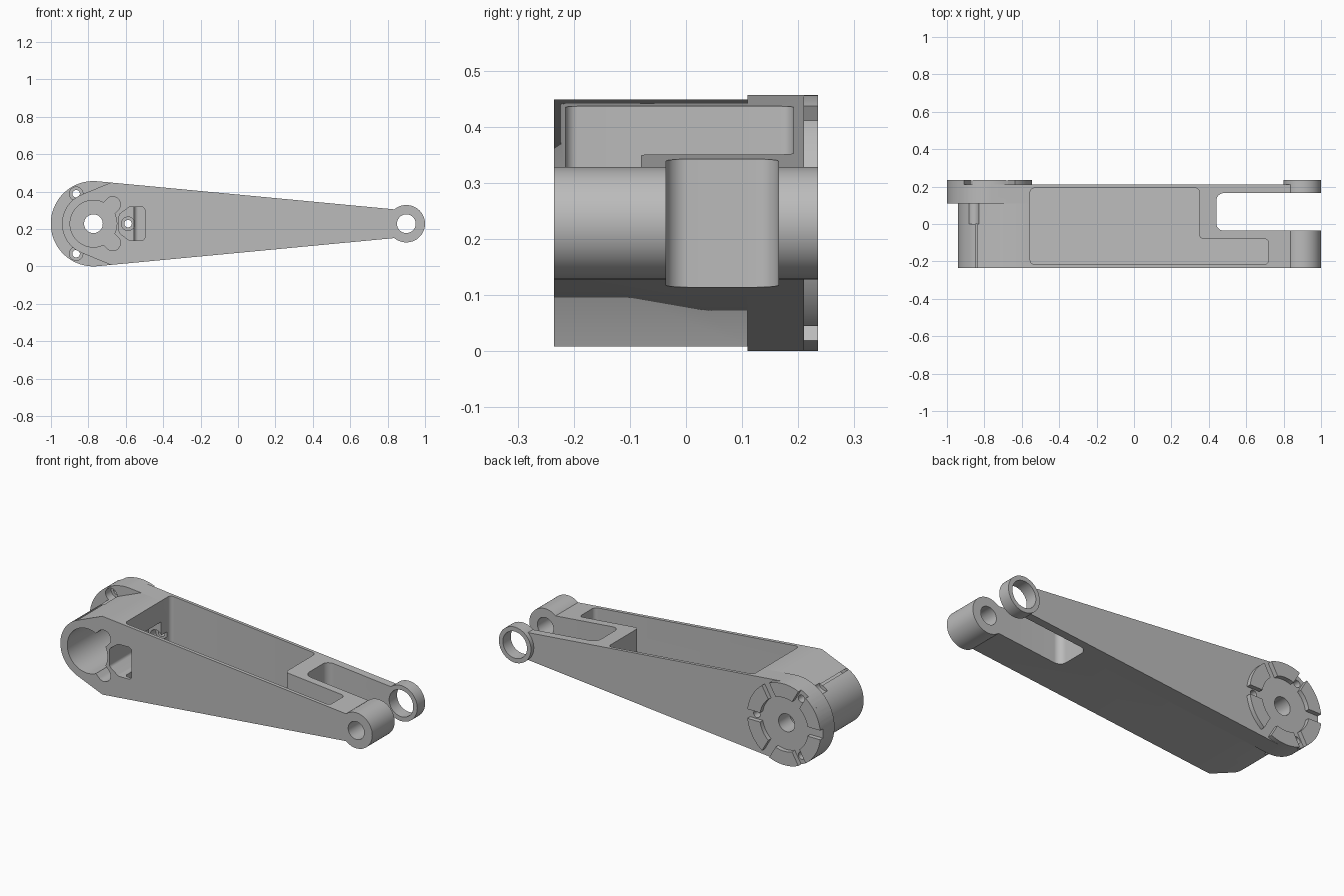
import bpy, bmesh
from math import sin, cos, pi, radians, hypot, atan2, acos
from mathutils import Vector

cube = bpy.data.objects.get("Cube")
if cube:
    bpy.data.objects.remove(cube)

grey = bpy.data.materials.new("plain grey")
grey.use_nodes = True
colour = (0.5, 0.5, 0.5, 1)
grey.diffuse_color = colour
grey.node_tree.nodes["Principled BSDF"].inputs["Base Color"].default_value = colour

HUB = (-0.773, 0.228)
EYE = (0.9, 0.228)
BACK, STEP, FRONT, TOP = 0.21, 0.11, -0.235, 0.235


def make(name, points, top):
    """Close a prism between two matching loops of 3D points."""
    bm = bmesh.new()
    a = [bm.verts.new(p) for p in points]
    b = [bm.verts.new(p) for p in top]
    bm.faces.new(a)
    bm.faces.new(b[::-1])
    for i in range(len(a)):
        j = (i + 1) % len(a)
        bm.faces.new((a[j], a[i], b[i], b[j]))
    bmesh.ops.recalc_face_normals(bm, faces=bm.faces[:])
    me = bpy.data.meshes.new(name)
    bm.to_mesh(me)
    bm.free()
    me.materials.append(grey)
    ob = bpy.data.objects.new(name, me)
    bpy.context.collection.objects.link(ob)
    return ob


def extrude(name, profile, y0, y1):
    return make(name, [(x, y0, z) for x, z in profile], [(x, y1, z) for x, z in profile])


def arc(c, r, a0, a1, n=32):
    return [(c[0] + r * cos(a0 + (a1 - a0) * i / n), c[1] + r * sin(a0 + (a1 - a0) * i / n))
            for i in range(n + 1)]


def cyl(name, c, r, y0, y1, n=64):
    return extrude(name, arc(c, r, 0, 2 * pi, n)[:-1], y0, y1)


def rounded(points, r, n=6):
    """Round every corner of a polygon."""
    out = []
    for i, p in enumerate(points):
        p = Vector(p)
        a = (Vector(points[i - 1]) - p).normalized()
        b = (Vector(points[(i + 1) % len(points)]) - p).normalized()
        half = a.angle(b) / 2
        mid = p + (a + b).normalized() * (r / sin(half))
        s, e = p + a * (r / abs(sin(half)) * cos(half)), p + b * (r / abs(sin(half)) * cos(half))
        u, v = s - mid, e - mid
        for k in range(n + 1):
            w = u.lerp(v, k / n).normalized() * r
            out.append(tuple(mid + w))
    return out


def combine(target, other, operation):
    mod = target.modifiers.new("cut", 'BOOLEAN')
    mod.object, mod.operation, mod.solver = other, operation, 'EXACT'
    bpy.context.view_layer.objects.active = target
    bpy.ops.object.modifier_apply(modifier=mod.name)
    bpy.data.objects.remove(other)


def edge(x):
    """Half height of the tapering arm."""
    return 0.227 - 0.0946 * (x + 0.752)


# Nose: rounded end joined by tangent lines to the deep arm
shoulder = (-0.68, HUB[1] + edge(-0.68))
dx, dz = shoulder[0] - HUB[0], shoulder[1] - HUB[1]
tangent = atan2(dz, dx) + acos(0.168 / hypot(dx, dz))
nose = arc(HUB, 0.168, tangent, 2 * pi - tangent)


def taper(x0):
    """Right-hand corners of the arm, then its left-hand ones."""
    m = HUB[1]
    return ([(x0, m - edge(x0)), (EYE[0], m - edge(EYE[0]))],
            [(EYE[0], m + edge(EYE[0])), (x0, m + edge(x0))])


low, high = taper(-0.68)
arm = extrude("link_arm", nose + low + high, FRONT, STEP)

# Back plate, mounting disc and end bosses
low, high = taper(-0.752)
a = radians(84.6)
combine(arm, extrude("back_plate", arc(HUB, 0.228, a, 2 * pi - a)[1:-1] + low + high, STEP, BACK), 'UNION')
combine(arm, cyl("disc", HUB, 0.228, STEP, TOP, 96), 'UNION')
combine(arm, cyl("boss", EYE, 0.1, FRONT, TOP), 'UNION')

cutters = []

# Fork gap
gap = rounded([(0.44, -0.036), (1.2, -0.036), (1.2, 0.165), (0.44, 0.165)], 0.04)
cutters.append(make("fork_gap", [(x, y, -0.1) for x, y in gap], [(x, y, 0.6) for x, y in gap]))

# Recess behind the back plate between hub and eye stays flush; eye bores
cutters.append(cyl("front_bore", EYE, 0.05, -0.4, 0.05))
cutters.append(cyl("back_bore", EYE, 0.075, 0.1, 0.4))

# Stepped pocket open at the top, floor parallel to the underside
plan = rounded([(-0.555, -0.215), (0.72, -0.215), (0.72, -0.08), (0.35, -0.08),
                (0.35, 0.192), (-0.555, 0.192)], 0.022)
cutters.append(make("pocket", [(x, y, HUB[1] - edge(x) + 0.022) for x, y in plan],
                    [(x, y, 0.6) for x, y in plan]))

# Front socket with two ears
cutters.append(cyl("socket", HUB, 0.125, -0.4, STEP))
for angle in (45, -45):
    t = radians(angle)
    d, s = Vector((cos(t), sin(t))), Vector((-sin(t), cos(t))) * 0.042
    c = Vector(HUB)
    tip = arc(c + d * 0.145, 0.042, t - pi / 2, t + pi / 2, 16)
    cutters.append(extrude("ear", [tuple(c - s)] + tip + [tuple(c + s)], -0.4, STEP))

# Window beside the socket that breaks into the pocket
m = HUB[1]
window = rounded([(-0.635, m - 0.05), (-0.58, m - 0.09), (-0.497, m - 0.09),
                  (-0.497, m + 0.09), (-0.58, m + 0.09), (-0.635, m + 0.05)], 0.02)
cutters.append(extrude("window", window, -0.4, STEP))

# Hub hole and three counterbored screw holes
cutters.append(cyl("hub_hole", HUB, 0.05, -0.4, 0.4))
for k in range(3):
    t = 2 * pi * k / 3
    c = (HUB[0] + 0.185 * cos(t), HUB[1] + 0.185 * sin(t))
    cutters.append(cyl("screw_hole", c, 0.02, 0.0, 0.4, 32))
    cutters.append(cyl("counterbore", c, 0.036, 0.0, 0.16, 32))

# Back face: round recess and six radial slots
cutters.append(cyl("recess", HUB, 0.15, BACK, 0.4))
for k in range(3):
    t = pi * k / 3
    d, s = Vector((cos(t), sin(t))) * 0.3, Vector((-sin(t), cos(t))) * 0.026
    c = Vector(HUB)
    box = [tuple(c + d + s), tuple(c - d + s), tuple(c - d - s), tuple(c + d - s)]
    cutters.append(extrude("slot", box, BACK, 0.4))

for cutter in cutters:
    combine(arm, cutter, 'DIFFERENCE')

bpy.ops.object.select_all(action='DESELECT')
arm.select_set(True)
bpy.context.view_layer.objects.active = arm
bpy.ops.object.shade_smooth_by_angle(angle=radians(30))
